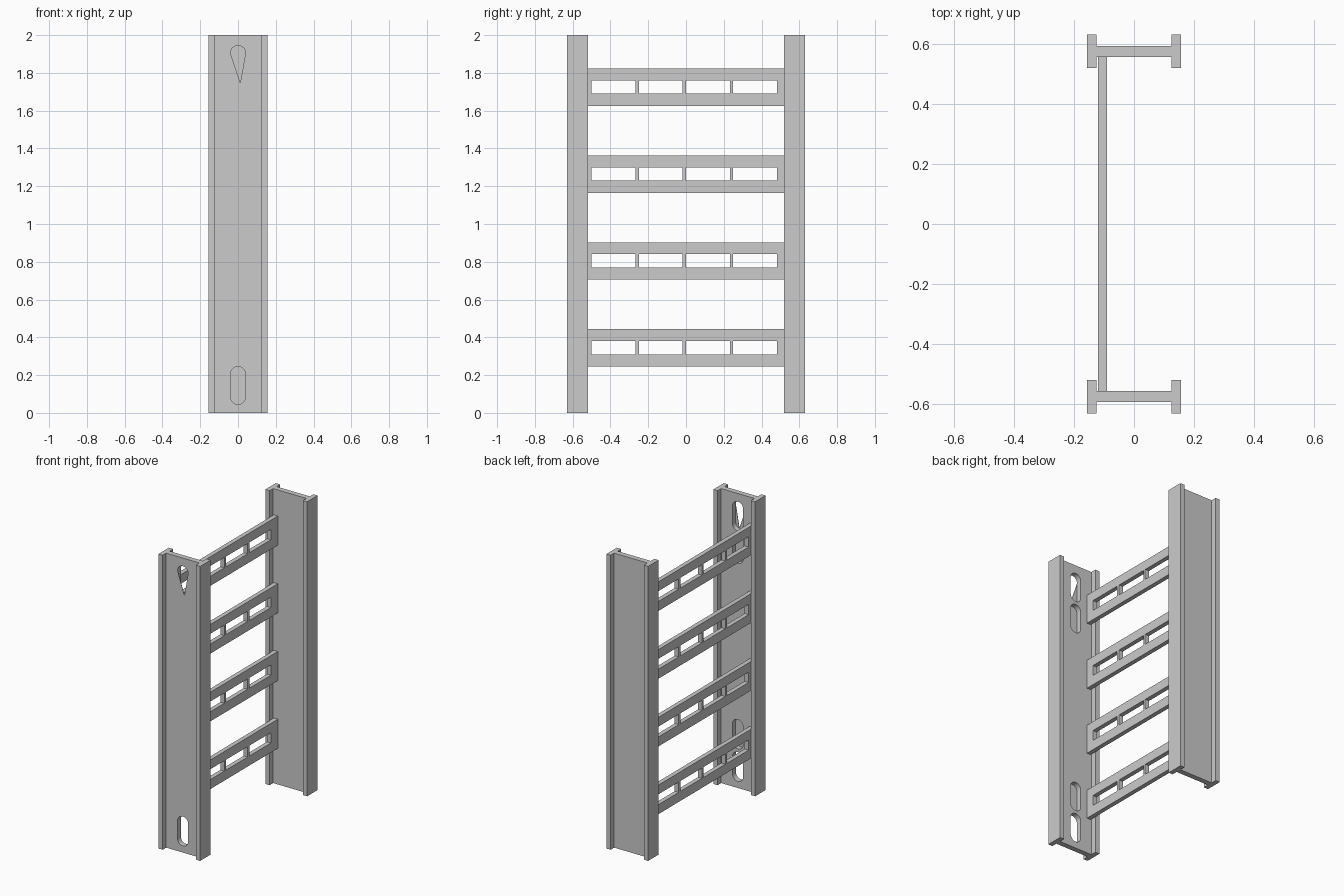
import bpy, bmesh
from math import pi, cos, sin

if "Cube" in bpy.data.objects:
    bpy.data.objects.remove(bpy.data.objects["Cube"])


def finish(name, bm):
    bmesh.ops.recalc_face_normals(bm, faces=bm.faces)
    me = bpy.data.meshes.new(name)
    bm.to_mesh(me)
    bm.free()
    ob = bpy.data.objects.new(name, me)
    bpy.context.collection.objects.link(ob)
    return ob


def extrude_faces(bm, vec):
    res = bmesh.ops.extrude_face_region(bm, geom=bm.faces[:])
    verts = [g for g in res["geom"] if isinstance(g, bmesh.types.BMVert)]
    bmesh.ops.translate(bm, verts=verts, vec=vec)


def prism(name, pts, vec):
    bm = bmesh.new()
    bm.faces.new([bm.verts.new(p) for p in pts])
    extrude_faces(bm, vec)
    return finish(name, bm)


def arc(z, start, end, r=0.04, n=12):
    return [(r * cos(start + (end - start) * i / n), z + r * sin(start + (end - start) * i / n))
            for i in range(n + 1)]


def cut(target, outline, y0, y1):
    cutter = prism("slot_cutter", [(x, y0, z) for x, z in outline], (0, y1 - y0, 0))
    cutter.hide_render = True
    mod = target.modifiers.new("slot", "BOOLEAN")
    mod.operation = "DIFFERENCE"
    mod.solver = "EXACT"
    mod.object = cutter
    bpy.context.view_layer.objects.active = target
    bpy.ops.object.modifier_apply(modifier=mod.name)
    bpy.data.objects.remove(cutter)


# I-beam rails
A, B = 0.125, 0.157
Y0, Y1, Y2, Y3 = 0.518, 0.556, 0.592, 0.63
half = [(A, Y1), (A, Y0), (B, Y0), (B, Y3), (A, Y3), (A, Y2)]
profile = half + [(-x, y) for x, y in reversed(half)]
rails = {}
for name, s in (("front_rail", -1), ("back_rail", 1)):
    rails[name] = prism(name, [(x, s * y, 0) for x, y in profile], (0, 0, 2))

# Slots in the front rail: the lowest goes through, the others keep a thin outer skin
front = rails["front_rail"]
for z, through in ((0.145, True), (0.365, False), (1.625, False), (1.845, False)):
    outline = arc(z + 0.06, 0, pi) + arc(z - 0.06, pi, 2 * pi)
    cut(front, outline, -0.7 if through else -Y2 + 0.002, -0.53)

# Teardrop opening through the skin of the top slot
cut(front, arc(1.905, 0, pi) + [(0.012, 1.748)], -0.7, -0.53)

# Perforated rungs: a grid of faces with the windows left out, then thickened
ys = [-Y1]
for i in range(4):
    ys += [-0.5 + 0.25 * i, -0.268 + 0.25 * i]
ys.append(Y1)
for k in range(4):
    z = 0.245 + 0.46 * k
    zs = [z, z + 0.065, z + 0.135, z + 0.198]
    bm = bmesh.new()
    grid = [[bm.verts.new((-0.12, y, h)) for h in zs] for y in ys]
    for i in range(len(ys) - 1):
        for j in range(3):
            if j == 1 and i % 2 == 1:
                continue
            bm.faces.new((grid[i][j], grid[i + 1][j], grid[i + 1][j + 1], grid[i][j + 1]))
    extrude_faces(bm, (0.03, 0, 0))
    finish(f"rung_{k + 1}", bm)
